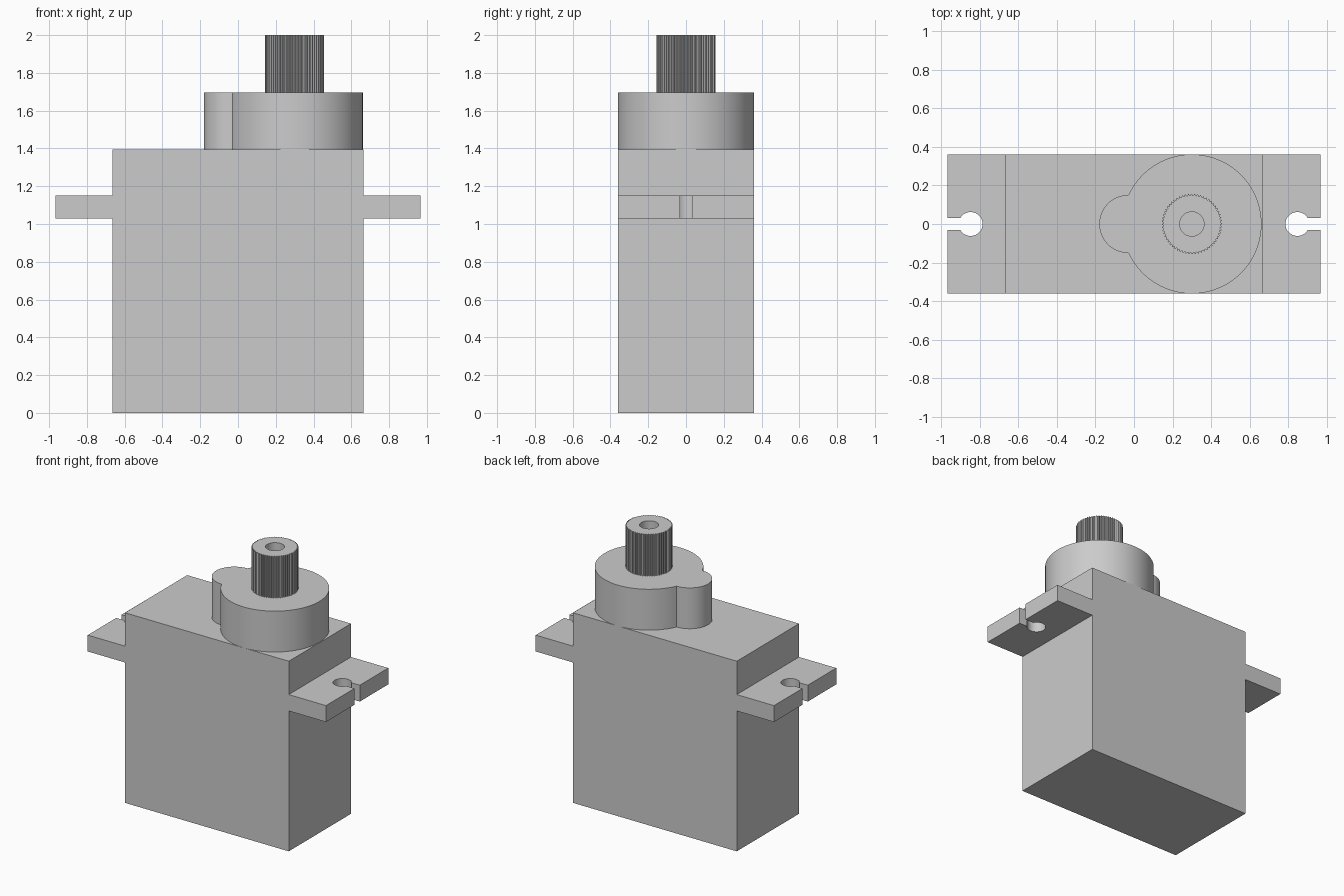
import bpy
import bmesh
from math import sin, cos, pi, acos, asin, radians

if "Cube" in bpy.data.objects:
    bpy.data.objects.remove(bpy.data.objects["Cube"])

grey = bpy.data.materials.new("plain grey")
grey.use_nodes = True
COLOUR = (0.6, 0.6, 0.6, 1)
grey.diffuse_color = COLOUR
grey.node_tree.nodes["Principled BSDF"].inputs["Base Color"].default_value = COLOUR

HALF_LENGTH, HALF_DEPTH, BODY_TOP = 0.665, 0.361, 1.395
COLLAR_TOP, SHAFT_X = 1.695, 0.30


def finish(name, bm, smooth=False):
    bmesh.ops.recalc_face_normals(bm, faces=bm.faces)
    mesh = bpy.data.meshes.new(name)
    bm.to_mesh(mesh)
    bm.free()
    mesh.materials.append(grey)
    obj = bpy.data.objects.new(name, mesh)
    bpy.context.collection.objects.link(obj)
    if smooth:
        bpy.ops.object.select_all(action="DESELECT")
        obj.select_set(True)
        bpy.context.view_layer.objects.active = obj
        bpy.ops.object.shade_smooth_by_angle(angle=radians(30))
    return obj


def arc(cx, radius, start, end, steps):
    angles = [start + (end - start) * i / steps for i in range(steps + 1)]
    return [(cx + radius * cos(a), radius * sin(a)) for a in angles]


def stack(name, rings, smooth=False):
    """Skin a list of (outline, z) rings and cap both ends."""
    bm = bmesh.new()
    loops = [[bm.verts.new((x, y, z)) for x, y in outline] for outline, z in rings]
    n = len(loops[0])
    for low, high in zip(loops, loops[1:]):
        for i in range(n):
            j = (i + 1) % n
            bm.faces.new((low[i], low[j], high[j], high[i]))
    bm.faces.new(loops[0])
    bm.faces.new(loops[-1])
    return finish(name, bm, smooth)


def prism(name, outline, bottom, top, smooth=False):
    return stack(name, [(outline, bottom), (outline, top)], smooth)


# Main case
L, D = HALF_LENGTH, HALF_DEPTH
prism("case", [(-L, -D), (L, -D), (L, D), (-L, D)], 0, BODY_TOP)

# Mounting ears with open keyhole slots
EAR_END, HOLE_X, HOLE_R, SLOT = 0.967, 0.847, 0.062, 0.031
mouth = asin(SLOT / HOLE_R)
ear = [(L, -D), (EAR_END, -D), (EAR_END, -SLOT)]
ear += arc(HOLE_X, HOLE_R, -mouth, mouth - 2 * pi, 40)
ear += [(EAR_END, SLOT), (EAR_END, D), (L, D)]
for side, sign in (("left", 1), ("right", -1)):
    prism(side + "_mounting_ear", [(sign * x, y) for x, y in ear], 1.03, 1.15, True)

# Gear collar: a large disc joined to a small lobe
LOBE_X, LOBE_R = -0.03, 0.15
gap = SHAFT_X - LOBE_X
a = acos((gap**2 + D**2 - LOBE_R**2) / (2 * gap * D))
b = acos((gap**2 + LOBE_R**2 - D**2) / (2 * gap * LOBE_R))
collar = arc(SHAFT_X, D, a - pi, pi - a, 96)
collar += arc(LOBE_X, LOBE_R, b, 2 * pi - b, 40)[1:-1]
prism("gear_collar", collar, BODY_TOP, COLLAR_TOP, True)

# Splined output shaft with a blind screw hole
TEETH = 60
toothed, bore = [], []
for i in range(TEETH * 4):
    angle = 2 * pi * i / (TEETH * 4)
    radius = 0.156 if i % 4 < 2 else 0.148
    toothed.append((SHAFT_X + radius * cos(angle), radius * sin(angle)))
    bore.append((SHAFT_X + 0.063 * cos(angle), 0.063 * sin(angle)))
stack("splined_shaft", [(toothed, COLLAR_TOP), (toothed, 2), (bore, 2), (bore, 1.72)], True)
